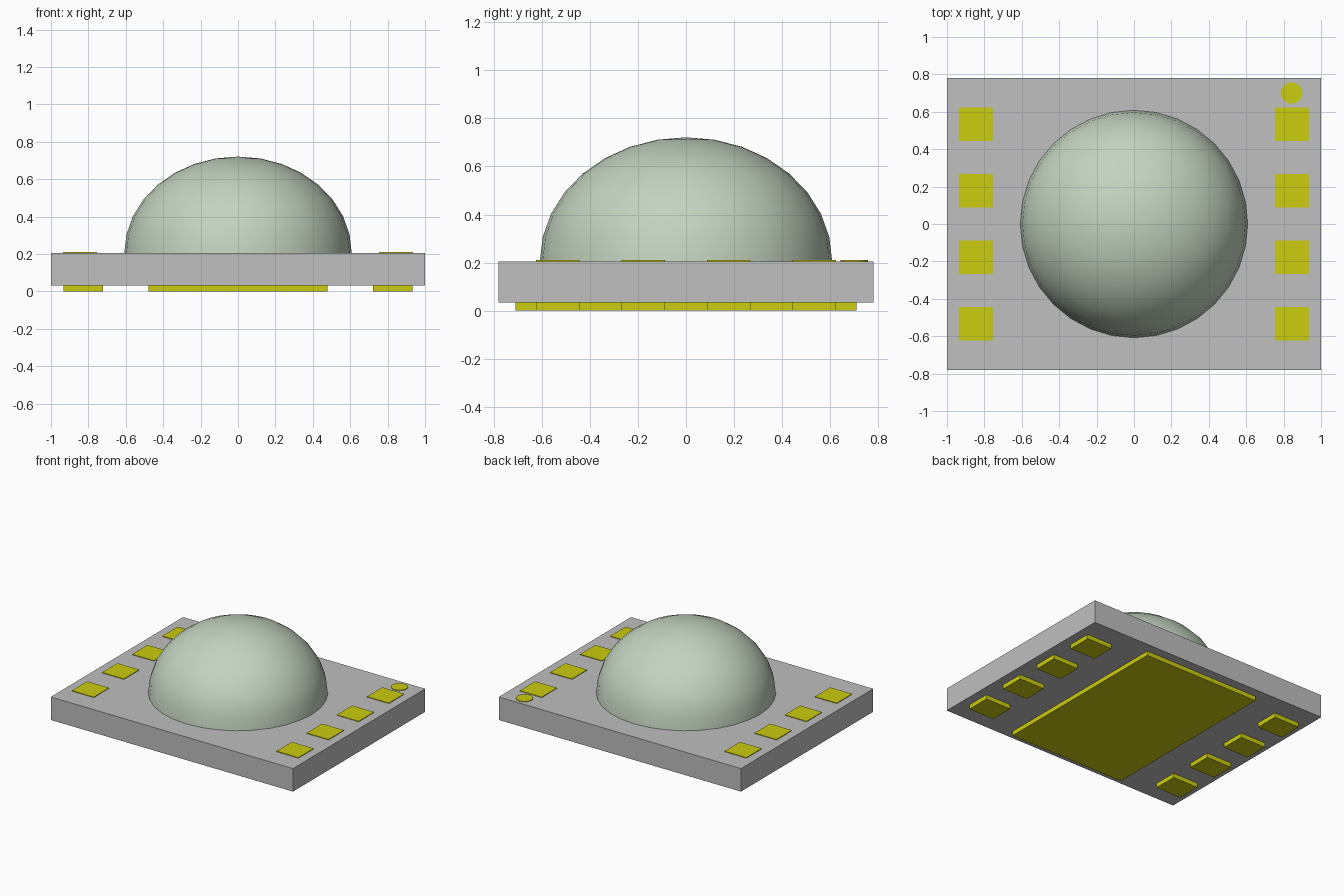
import bpy, bmesh, math

cube = bpy.data.objects.get("Cube")
if cube:
    bpy.data.objects.remove(cube, do_unlink=True)


def material(name, rgb):
    m = bpy.data.materials.new(name)
    m.use_nodes = True
    m.diffuse_color = (*rgb, 1)
    m.node_tree.nodes["Principled BSDF"].inputs["Base Color"].default_value = (*rgb, 1)
    return m


GREY = material("board grey", (0.523, 0.523, 0.523))
GOLD = material("contact yellow", (0.604, 0.604, 0.005))
LENS = material("lens pale green", (0.546, 0.656, 0.523))


def finish(name, bm, mat):
    mesh = bpy.data.meshes.new(name)
    bm.to_mesh(mesh)
    bm.free()
    mesh.materials.append(mat)
    obj = bpy.data.objects.new(name, mesh)
    bpy.context.collection.objects.link(obj)
    return obj


def box(name, x, y, z, mat):
    """Box from (min, max) ranges on each axis."""
    bm = bmesh.new()
    bmesh.ops.create_cube(bm, size=1)
    for v in bm.verts:
        v.co = [(a + b) / 2 + c * (b - a) for (a, b), c in zip((x, y, z), v.co)]
    return finish(name, bm, mat)


BOARD_Z, TOP_Z, PLATE_Z = 0.033, 0.205, 0.21

# Board and the large contact beneath it
box("board", (-1, 1), (-0.78, 0.78), (BOARD_Z, TOP_Z), GREY)
box("centre_contact", (-0.478, 0.478), (-0.71, 0.71), (0, BOARD_Z), GOLD)

# Rows of four contacts on both sides, above and below the board
for side, s in (("left", 1), ("right", -1)):
    for i in range(4):
        y = -0.533 + 0.3555 * i
        span = (y - 0.09, y + 0.09)
        box(f"{side}_top_contact_{i + 1}", sorted((s * 0.755, s * 0.935)),
            span, (TOP_Z, PLATE_Z), GOLD)
        box(f"{side}_bottom_contact_{i + 1}", sorted((s * 0.722, s * 0.932)),
            span, (0, BOARD_Z), GOLD)

# Round marker by the back left corner
bm = bmesh.new()
bmesh.ops.create_cone(bm, cap_ends=True, segments=32, radius1=0.057, radius2=0.057,
                      depth=PLATE_Z - TOP_Z)
bmesh.ops.translate(bm, verts=bm.verts, vec=(0.843, 0.7, (TOP_Z + PLATE_Z) / 2))
finish("corner_marker", bm, GOLD)

# Flattened half-sphere lens
bm = bmesh.new()
bmesh.ops.create_uvsphere(bm, u_segments=32, v_segments=16, radius=1)
bmesh.ops.delete(bm, geom=[v for v in bm.verts if v.co.z < -0.01], context='VERTS')
bmesh.ops.holes_fill(bm, edges=[e for e in bm.edges if e.is_boundary], sides=0)
bmesh.ops.recalc_face_normals(bm, faces=bm.faces)
bmesh.ops.scale(bm, verts=bm.verts, vec=(0.608, 0.608, 0.516))
bmesh.ops.translate(bm, verts=bm.verts, vec=(0, 0, TOP_Z))
lens = finish("lens_dome", bm, LENS)
bpy.context.view_layer.objects.active = lens
lens.select_set(True)
bpy.ops.object.shade_smooth_by_angle(angle=math.radians(40))
